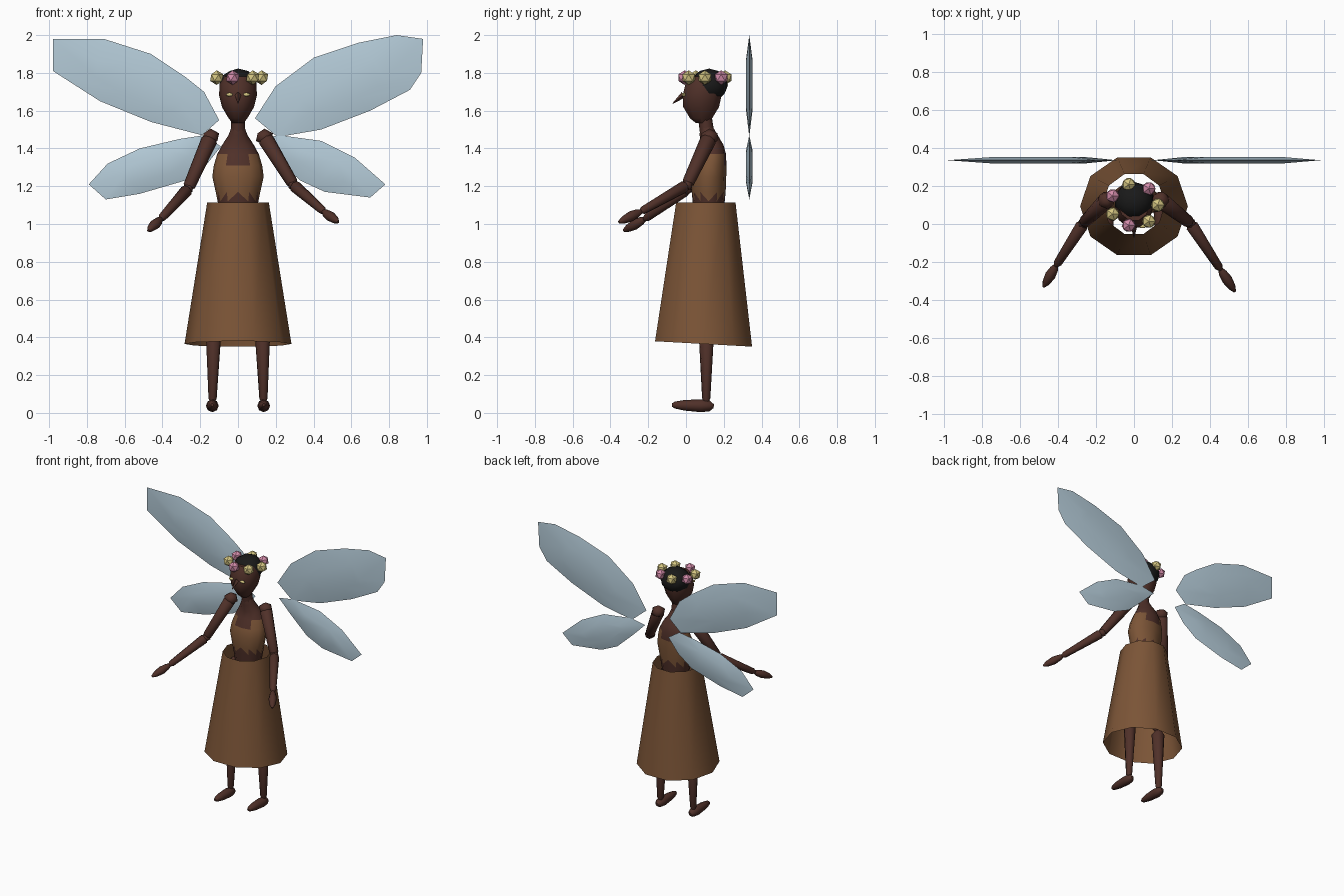
import bpy
import bmesh
import math
from mathutils import Vector, Matrix

default_cube = bpy.data.objects.get("Cube")
if default_cube:
    bpy.data.objects.remove(default_cube)


def make_material(name, red, green, blue):
    material = bpy.data.materials.new(name)
    material.use_nodes = True
    colour = (red, green, blue, 1)
    material.diffuse_color = colour
    material.node_tree.nodes["Principled BSDF"].inputs["Base Color"].default_value = colour
    return material


skin = make_material("dark brown skin", .08, .03, .022)
cloth = make_material("brown cloth", .2, .09, .038)
black = make_material("black hair", .01, .01, .01)
wing_blue = make_material("pale blue wing", .46, .6, .69)
pink = make_material("pink petal", .65, .26, .4)
yellow = make_material("yellow petal", .66, .56, .22)


def finish(name, bm, materials, smooth_angle=50):
    """Turn a bmesh into a shaded object."""
    bmesh.ops.recalc_face_normals(bm, faces=bm.faces)
    mesh = bpy.data.meshes.new(name)
    bm.to_mesh(mesh)
    bm.free()
    for material in materials:
        mesh.materials.append(material)
    obj = bpy.data.objects.new(name, mesh)
    bpy.context.collection.objects.link(obj)
    if smooth_angle:
        bpy.ops.object.select_all(action="DESELECT")
        obj.select_set(True)
        bpy.context.view_layer.objects.active = obj
        bpy.ops.object.shade_smooth_by_angle(angle=math.radians(smooth_angle))
    return obj


def loft(rings, capped=True):
    """Bridge equal-length rings of points into a skin."""
    bm = bmesh.new()
    loops = [[bm.verts.new(point) for point in ring] for ring in rings]
    for lower, upper in zip(loops, loops[1:]):
        for i in range(len(lower)):
            j = (i + 1) % len(lower)
            bm.faces.new((lower[i], lower[j], upper[j], upper[i]))
    if capped:
        bm.faces.new(loops[0])
        bm.faces.new(loops[-1])
    return bm


def ellipse(z, y, half_width, half_depth, sides, tilt=0):
    angles = [math.tau * i / sides for i in range(sides)]
    return [Vector((half_width * math.cos(a), y + half_depth * math.sin(a),
                    z - tilt * math.sin(a))) for a in angles]


def limb(name, start, end, profile, material=skin, sides=8):
    """Round limb whose profile lists (fraction along, radius)."""
    start, end = Vector(start), Vector(end)
    turn = (end - start).to_track_quat("Z", "Y")
    rings = []
    for along, radius in profile:
        ring = ellipse(0, 0, radius, radius, sides)
        rings.append([start.lerp(end, along) + turn @ point for point in ring])
    return finish(name, loft(rings), [material])


def bone(name, start, end, first, last):
    return limb(name, start, end, [(0, first * .5), (.06, first), (.94, last), (1, last * .5)])


def ball(name, centre, size, material, detail=2, smooth_angle=50):
    bm = bmesh.new()
    bmesh.ops.create_icosphere(bm, subdivisions=detail, radius=1)
    bmesh.ops.transform(bm, verts=bm.verts,
                        matrix=Matrix.Translation(centre) @ Matrix.Diagonal((*size, 1)))
    return finish(name, bm, [material], smooth_angle)


# Skirt: open ten-sided cone, hem a little lower at the back
finish("skirt", loft([ellipse(.365, .093, .283, .27, 10, .015),
                      ellipse(1.115, .105, .163, .165, 10)], capped=False), [cloth])

# Torso with a ragged bodice
torso_rings = [(1.02, .12, .09, .075), (1.12, .12, .108, .085), (1.17, .12, .118, .09),
               (1.25, .12, .136, .093), (1.31, .128, .128, .086), (1.37, .14, .11, .072),
               (1.42, .14, .083, .058), (1.47, .12, .05, .048), (1.51, .11, .036, .035)]
torso = loft([ellipse(*ring, 12) for ring in torso_rings])
bmesh.ops.triangulate(torso, faces=torso.faces)
for face in torso.faces:
    middle = face.calc_center_median()
    neckline = 1.3 if abs(middle.x) < .04 else 1.36
    face.material_index = int(1.15 < middle.z < neckline)
finish("torso", torso, [skin, cloth])

# Neck and head
bone("neck", (0, .115, 1.46), (0, .095, 1.6), .038, .036)
head_rings = [(1.535, .085, .03, .035), (1.56, .08, .05, .062), (1.62, .08, .085, .1),
              (1.68, .085, .1, .108), (1.74, .095, .098, .103), (1.78, .1, .08, .085)]
finish("head", loft([ellipse(*ring, 10) for ring in head_rings]), [skin])
ball("hair", (0, .122, 1.735), (.104, .1, .088), black)
limb("nose", (0, -.012, 1.685), (0, -.07, 1.638), [(0, .017), (1, .002)], sides=4)

# Flower crown
for i in range(7):
    angle = math.tau * i / 7
    centre = (.125 * math.cos(angle), .1 + .11 * math.sin(angle), 1.775)
    ball(f"crown_flower_{i + 1}", centre, (.039, .039, .039),
         pink if i % 2 else yellow, detail=1, smooth_angle=0)

# Arms: each side has its own pose
poses = {
    "left": [(.14, .125, 1.46), (.295, .005, 1.205), (.455, -.24, 1.065), (.53, -.355, 1.01)],
    "right": [(-.145, .125, 1.46), (-.265, .005, 1.185), (-.41, -.22, 1.025), (-.475, -.33, .965)],
}
foot_profile = [(0, .01), (.1, .028), (.3, .034), (.7, .028), (.93, .018), (1, .008)]
for side, (shoulder, elbow, wrist, fingertip) in poses.items():
    sign = 1 if side == "left" else -1
    ball(side + "_shoulder", shoulder, (.05, .05, .045), skin, detail=1)
    bone(side + "_upper_arm", shoulder, elbow, .043, .032)
    ball(side + "_elbow", elbow, (.032, .032, .032), skin, detail=1)
    bone(side + "_forearm", elbow, wrist, .033, .022)
    limb(side + "_hand", wrist, fingertip,
         [(0, .014), (.15, .022), (.45, .028), (.8, .02), (1, .007)])

    # Eyes, legs and feet
    ball(side + "_eye", (sign * .045, -.012, 1.685), (.022, .012, .011), yellow, detail=1)
    hip, knee = (sign * .075, .115, 1.05), (sign * .128, .108, .52)
    ankle = (sign * .135, .107, .05)
    bone(side + "_thigh", hip, knee, .06, .046)
    bone(side + "_shin", knee, ankle, .045, .022)
    limb(side + "_foot", (sign * .136, .147, .036), (sign * .136, -.075, .042), foot_profile)

# Wings: thin pillowed leaves behind the back
wing_outlines = {
    "right_upper_wing": [(-.98, 1.98), (-.71, 1.98), (-.46, 1.9), (-.28, 1.78), (-.18, 1.7),
                         (-.1, 1.55), (-.19, 1.47), (-.46, 1.54), (-.73, 1.65), (-.98, 1.81)],
    "left_upper_wing": [(.98, 1.98), (.84, 2), (.64, 1.96), (.4, 1.88), (.2, 1.73),
                        (.09, 1.56), (.21, 1.46), (.44, 1.5), (.7, 1.6), (.91, 1.71), (.97, 1.8)],
    "right_lower_wing": [(-.79, 1.21), (-.7, 1.13), (-.52, 1.16), (-.28, 1.23), (-.17, 1.31),
                         (-.09, 1.41), (-.18, 1.47), (-.31, 1.45), (-.52, 1.4), (-.69, 1.32)],
    "left_lower_wing": [(.78, 1.21), (.7, 1.14), (.46, 1.17), (.33, 1.23), (.2, 1.35),
                        (.1, 1.45), (.22, 1.47), (.44, 1.44), (.62, 1.35)],
}
for name, outline in wing_outlines.items():
    rim = [Vector((x, .335, z)) for x, z in outline]
    centre = sum(rim, Vector()) / len(rim)
    rings = [[centre.lerp(point, scale) + Vector((0, depth, 0)) for point in rim]
             for scale, depth in ((.5, -.017), (1, 0), (.5, .017))]
    finish(name, loft(rings), [wing_blue])
